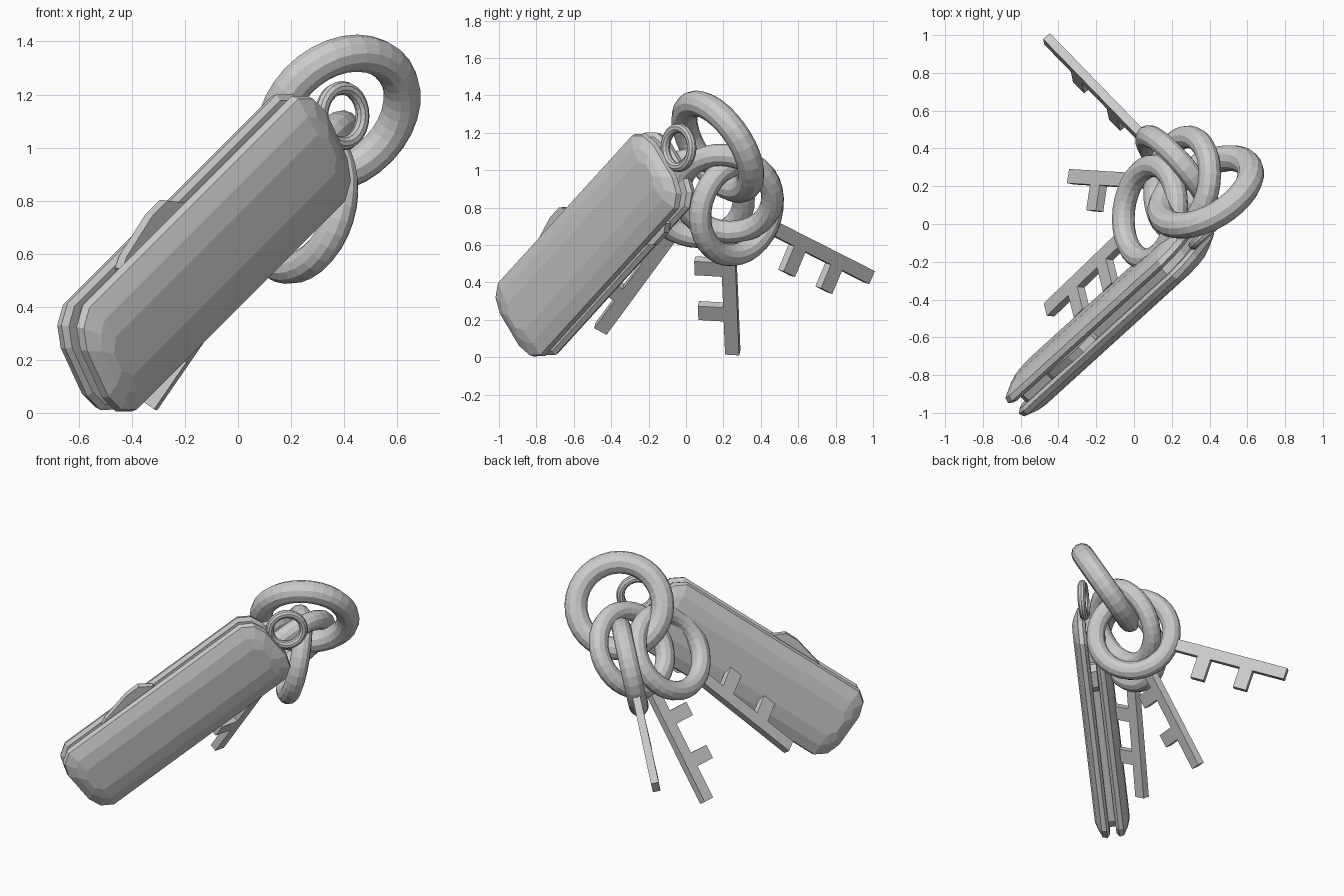
import bpy, bmesh, math
from mathutils import Vector, Matrix

if "Cube" in bpy.data.objects:
    bpy.data.objects.remove(bpy.data.objects["Cube"])


def frame(center, x, z):
    """Placement matrix from a centre, a long axis and a normal."""
    x = Vector(x).normalized()
    z = Vector(z)
    z = (z - x * z.dot(x)).normalized()
    y = z.cross(x)
    m = Matrix((x, y, z)).transposed().to_4x4()
    m.translation = center
    return m


def finish(name, bm, m):
    bmesh.ops.recalc_face_normals(bm, faces=bm.faces)
    me = bpy.data.meshes.new(name)
    bm.to_mesh(me)
    bm.free()
    ob = bpy.data.objects.new(name, me)
    ob.matrix_world = m
    bpy.context.collection.objects.link(ob)
    return ob


def loft(name, loops, m):
    bm = bmesh.new()
    rows = [[bm.verts.new(p) for p in lp] for lp in loops]
    n = len(rows[0])
    for a, b in zip(rows, rows[1:]):
        for i in range(n):
            bm.faces.new((a[i], a[(i + 1) % n], b[(i + 1) % n], b[i]))
    bm.faces.new(rows[0])
    bm.faces.new(rows[-1])
    return finish(name, bm, m)


def plate(name, outline, z0, z1, m):
    return loft(name, [[(x, y, z) for x, y in outline] for z in (z0, z1)], m)


def ring(name, m, R, r, seg=32, sides=12):
    bm = bmesh.new()
    rows = []
    for i in range(seg):
        a = math.tau * i / seg
        row = []
        for j in range(sides):
            b = math.tau * j / sides
            d = R + r * math.cos(b)
            row.append(bm.verts.new((d * math.cos(a), d * math.sin(a), r * math.sin(b))))
        rows.append(row)
    for i in range(seg):
        p, q = rows[i], rows[(i + 1) % seg]
        for j in range(sides):
            k = (j + 1) % sides
            bm.faces.new((p[j], q[j], q[k], p[k]))
    return finish(name, bm, m)


# Pocket knife: x along the handle, y towards the spine, z out of the front
knife_n = Vector((0.673, -0.74, 0))
knife = frame((-0.128, -0.486, 0.603), (0.594, 0.54, 0.594), knife_n + Vector((-0.05, 0.05, -0.12)))


def handle_outline(a, b):
    q = [(a, 0.45 * b), (a - 0.03, 0.8 * b), (a - 0.4 * b, b)]
    top = q + [(-x, y) for x, y in reversed(q)]
    return top + [(-x, -y) for x, y in top]


layers = [(0.022, 0.745, 0.23), (0.04, 0.762, 0.25), (0.07, 0.757, 0.24),
          (0.098, 0.715, 0.17), (0.112, 0.68, 0.09)]
for name, s in (("front_scale", 1), ("back_scale", -1)):
    loft(name, [[(x, y, s * z) for x, y in handle_outline(a, b)] for z, a, b in layers], knife)

# Folded tools between the scales
plate("folded_blades", handle_outline(0.70, 0.21), -0.024, 0.024, knife)
plate("spine_tool", [(-0.4, 0.15), (-0.4, 0.225), (-0.36, 0.25), (-0.16, 0.3),
                     (-0.07, 0.3), (0.0, 0.24), (0.0, 0.15)], -0.02, 0.02, knife)
plate("belly_tool", [(0.3, -0.15), (0.32, -0.24), (0.36, -0.27), (0.47, -0.27),
                     (0.51, -0.24), (0.51, -0.15)], -0.02, 0.02, knife)

# Rings
ring("small_ring", frame((0.392, -0.04, 1.12), (0, 0, 1), knife_n), 0.105, 0.026, 24, 10)
ring("key_ring", frame((0.38, 0.17, 1.125), (1, 0.6, 0), (-0.46, 0.73, 0.50)), 0.267, 0.07)

# Keys: head centre, tip, plane normal; each has a round head, a shaft and two teeth
keys = [((0.23, 0.27, 0.79), (-0.46, 0.98, 0.43), (0.72, 0.62, -0.2)),
        ((0.255, 0.215, 0.875), (-0.33, 0.25, 0.025), (0.78, -0.15, -0.6)),
        ((0.085, 0.06, 0.85), (-0.45, -0.455, 0.15), (0.8, -0.12, -0.59))]
for i, (c, tip, n) in enumerate(keys, 1):
    d = Vector(tip) - Vector(c)
    m = frame(c, d, n)
    L = d.length
    ring(f"key_{i}_head", m, 0.25, 0.06)
    e, h = 0.038, 0.185
    outline = [(0.25, e), (0.25, -e)]
    for back, depth in ((0.55, h), (0.26, h - 0.01)):
        x0, x1 = L - back - 0.045, L - back + 0.045
        outline += [(x0, -e), (x0, -depth), (x1, -depth), (x1, -e)]
    outline += [(L, -e), (L, e)]
    plate(f"key_{i}_shaft", outline, -0.024, 0.024, m)
